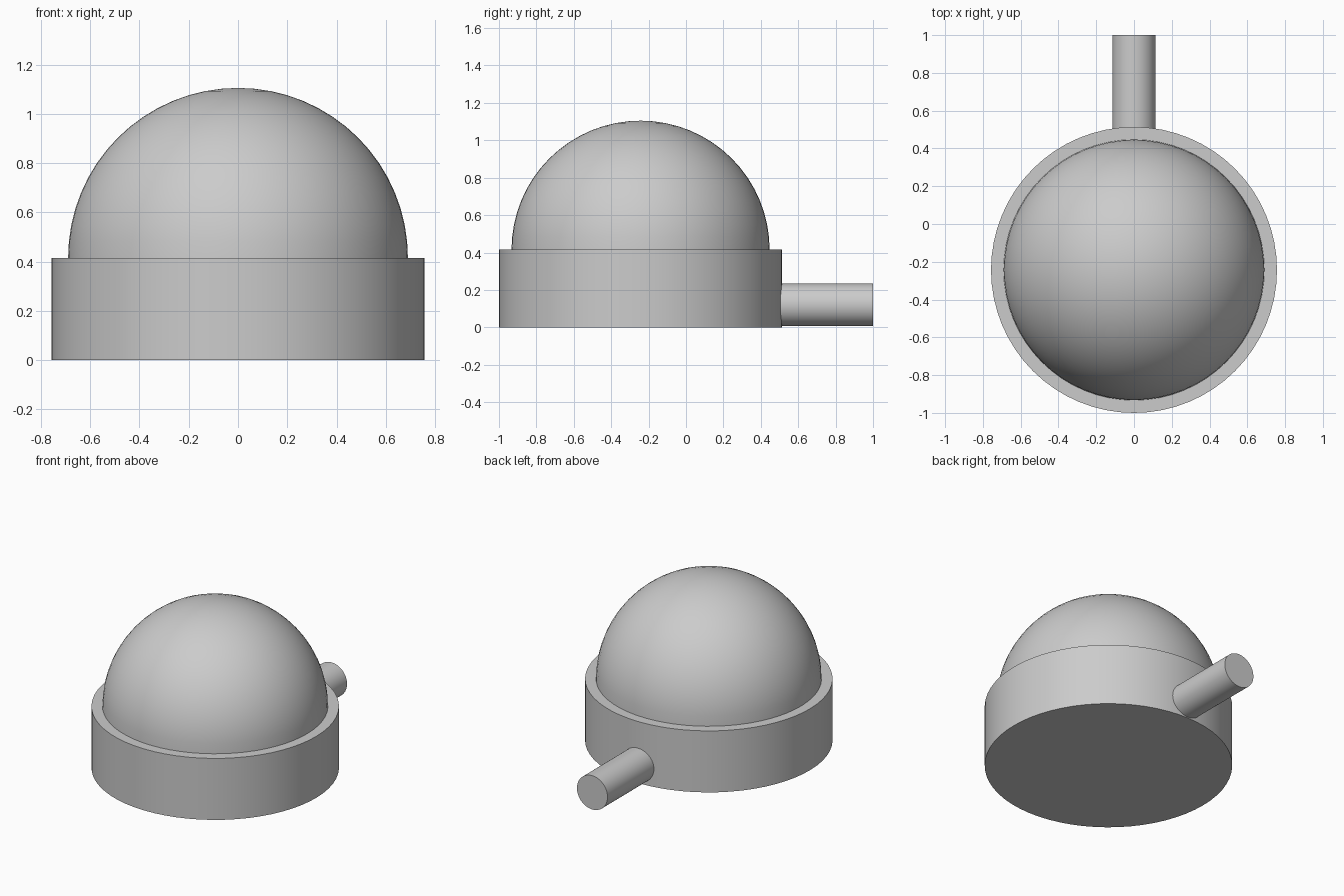
import bpy
import bmesh
from math import pi, radians
from mathutils import Matrix

cube = bpy.data.objects.get("Cube")
if cube:
    bpy.data.objects.remove(cube, do_unlink=True)

grey = bpy.data.materials.new("plain_grey")
grey.use_nodes = True
colour = (0.6, 0.6, 0.6, 1)
grey.diffuse_color = colour
grey.node_tree.nodes["Principled BSDF"].inputs["Base Color"].default_value = colour

CENTRE_Y = -0.243
BASE_TOP = 0.415


def finish(obj, name):
    obj.name = obj.data.name = name
    obj.data.materials.append(grey)
    bpy.ops.object.shade_smooth_by_angle(angle=radians(35))


def cylinder(name, radius, depth, location, rotation=(0, 0, 0)):
    bpy.ops.mesh.primitive_cylinder_add(
        vertices=64, radius=radius, depth=depth, location=location, rotation=rotation)
    finish(bpy.context.object, name)


# Round base
cylinder("base", 0.757, BASE_TOP, (0, CENTRE_Y, BASE_TOP / 2))

# Side rod running out of the back of the base
cylinder("back_rod", 0.114, 0.6, (0, 0.7, 0.121), (pi / 2, 0, 0))

# Half-sphere dome seated on the base
bpy.ops.mesh.primitive_uv_sphere_add(
    segments=64, ring_count=32, radius=0.69, location=(0, CENTRE_Y, BASE_TOP))
dome = bpy.context.object
bm = bmesh.new()
bm.from_mesh(dome.data)
bmesh.ops.bisect_plane(bm, geom=bm.verts[:] + bm.edges[:] + bm.faces[:],
                       plane_co=(0, 0, 0), plane_no=(0, 0, 1), clear_inner=True)
bm.to_mesh(dome.data)
bm.free()
finish(dome, "dome")
